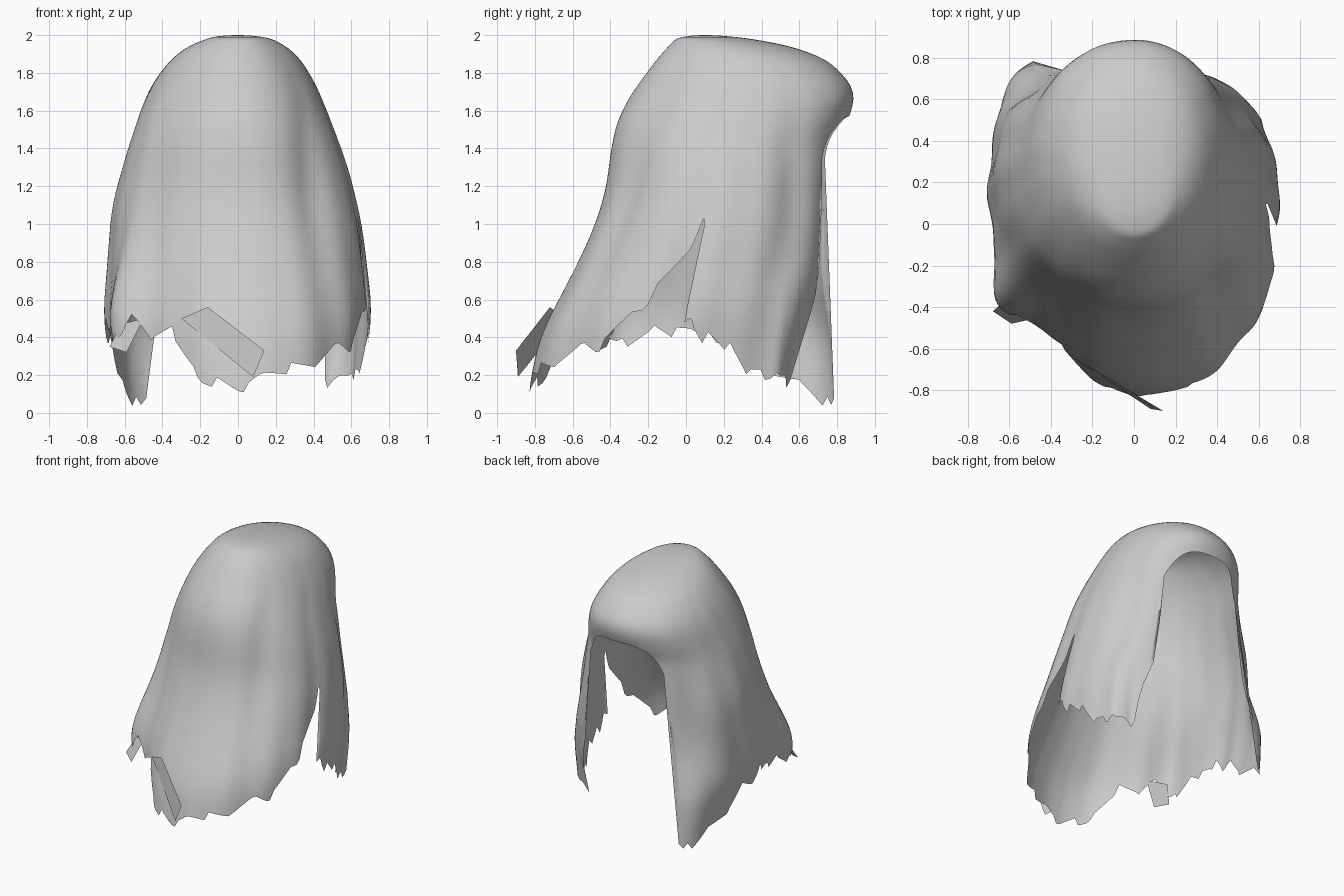
import bpy, bmesh, math, random
from mathutils import Vector

cube = bpy.data.objects.get("Cube")
if cube:
    bpy.data.objects.remove(cube)
random.seed(4)

cloth = bpy.data.materials.new("grey cloth")
cloth.use_nodes = True
grey = (0.6, 0.6, 0.6, 1)
cloth.diffuse_color = grey
cloth.node_tree.nodes["Principled BSDF"].inputs["Base Color"].default_value = grey

# Outline of the cloth by height: (z, reach) in each direction
LEFT = [(2, .05), (1.985, .17), (1.95, .24), (1.9, .31), (1.8, .385), (1.6, .47), (1.3, .58), (1, .65), (.55, .7),
        (.13, .65)]
RIGHT = [(2, .05), (1.99, .14), (1.94, .27), (1.88, .35), (1.8, .42), (1.7, .48), (1.4, .58), (1.1, .66), (.5, .7),
         (0, .61)]
FRONT = [(2, .05), (1.985, -.05), (1.88, -.15), (1.8, -.21), (1.6, -.35), (1.4, -.4), (1.2, -.42), (1, -.48),
         (.8, -.57), (.4, -.78), (.1, -.84)]
BACK = [(2, .15), (1.985, .32), (1.94, .57), (1.89, .71), (1.83, .82), (1.76, .87), (1.61, .91), (1.5, .81),
        (1.2, .78), (.7, .76), (0, .86)]
# Broad folds: (degrees, width, depth, height of the middle)
FOLDS = [(-148, 14, .1, .5), (-227, 9, -.05, .9), (40, 9, -.03, 1.1), (-50, 14, -.035, 1.2)]
# Ragged lower edge: (degrees round the body, z)
HEM = [(58, .6), (53, .42), (49, .13), (45, .2), (36, .17), (30, .22), (15, .37), (-3, .48),
       (-4, 1), (-22, .56), (-40, .36), (-60, .28), (-75, .22), (-90, .15), (-105, .16), (-118, .4),
       (-140, .47), (-150, .38), (-180, .45), (-200, .38), (-222, .15), (-236, .03), (-239, .12)]


def lerp_table(table, key):
    for (a, va), (b, vb) in zip(table, table[1:]):
        if a >= key >= b:
            return va + (vb - va) * (a - key) / (a - b)
    return table[0][1] if key > table[0][0] else table[-1][1]


def reach(table, z):
    w = min(.1, (2 - z) * .5)
    return sum(lerp_table(table, z + w * k / 3) for k in range(-3, 4)) / 7


def cloth_point(deg, z):
    a = math.radians(deg)
    c, s = math.cos(a), math.sin(a)
    front, back = reach(FRONT, z), reach(BACK, z)
    middle, depth = (front + back) / 2, (back - front) / 2
    width = reach(LEFT if c > 0 else RIGHT, z)
    low = min(1, (2 - z) / 1.6)
    # Squarer at the back corners, flatter on the right of the front
    if s > 0:
        n = 2.05 + (.85 if c > 0 else 2.6 * low) * low
    else:
        n = 2.05 + (.35 if c > 0 else -.45) * low
    r = (abs(c / width) ** n + abs(s / depth) ** n) ** (-1 / n)
    calm = .35 + .65 * abs(c)
    r *= 1 + .015 * low * calm * (math.sin(9 * a) + .6 * math.sin(17 * a + 1))
    for centre, spread, push, height in FOLDS:
        turn = (deg - centre + 180) % 360 - 180
        r += push * math.exp(-(turn / spread) ** 2 - ((z - height) / .4) ** 2)
    # Lower corner of the left flap curls inward
    if 38 < deg <= 58:
        r *= 1 - .15 * min(1, (deg - 38) / 10) * min(1, max(0, (.75 - z) / .6))
    return Vector((r * c, middle + r * s, z))


def finish(name, bm):
    mesh = bpy.data.meshes.new(name)
    bmesh.ops.recalc_face_normals(bm, faces=bm.faces)
    bm.to_mesh(mesh)
    bm.free()
    mesh.materials.append(cloth)
    mesh.shade_smooth()
    obj = bpy.data.objects.new(name, mesh)
    bpy.context.collection.objects.link(obj)
    return obj


# Columns: torn hem round the body, then the short brim over the opening
columns = []
deg, left, length = 58.0, 0, 1
while deg >= -239:
    if left == 0:
        length = left = random.randint(3, 6)
        tear = random.uniform(.03, .13) * random.choice((-1, 1))
    z = lerp_table(HEM, deg) + tear * (left / length - .5)
    columns.append((deg, max(z, 0)))
    left -= 1
    deg -= 1 if -8 < deg <= 2 else 2
for i in range(31):
    d = 120.7 - i * 62.3 / 30
    side = abs(d - 89.5) / 31.2
    columns.append((d, 1.57 - .22 * side ** 4))

# Hood and cloak in one draped sheet; each column stops at its own hem
bm = bmesh.new()
ROWS = 46
levels = [2 - 2 * (j / ROWS) ** 1.9 for j in range(1, ROWS + 1)]
crown = bm.verts.new((0, .1, 2))
grid = []
for deg, hem in columns:
    column = []
    for level in levels:
        if level > hem + .01:
            column.append(bm.verts.new(cloth_point(deg, level)))
        else:
            column.append(bm.verts.new(cloth_point(deg, hem)))
            break
    grid.append(column)
for a, b in zip(grid, grid[1:] + grid[:1]):
    bm.faces.new((crown, a[0], b[0]))
    for j in range(max(len(a), len(b)) - 1):
        corners = []
        for v in (a[min(j, len(a) - 1)], a[min(j + 1, len(a) - 1)],
                  b[min(j + 1, len(b) - 1)], b[min(j, len(b) - 1)]):
            if v not in corners:
                corners.append(v)
        bm.faces.new(corners)
finish("draped_hood", bm)

# Loose torn strips hanging at the front and side
STRIPS = {
    "front_strip": [(-.3, -.64, .5), (-.16, -.72, .56), (.14, -.9, .33), (.08, -.89, .19)],
    "right_strip": [(-.62, -.37, .47), (-.5, -.46, .5), (-.59, -.48, .32), (-.68, -.42, .35)],
}
for name, corners in STRIPS.items():
    bm = bmesh.new()
    bm.faces.new([bm.verts.new(p) for p in corners])
    finish(name, bm)
